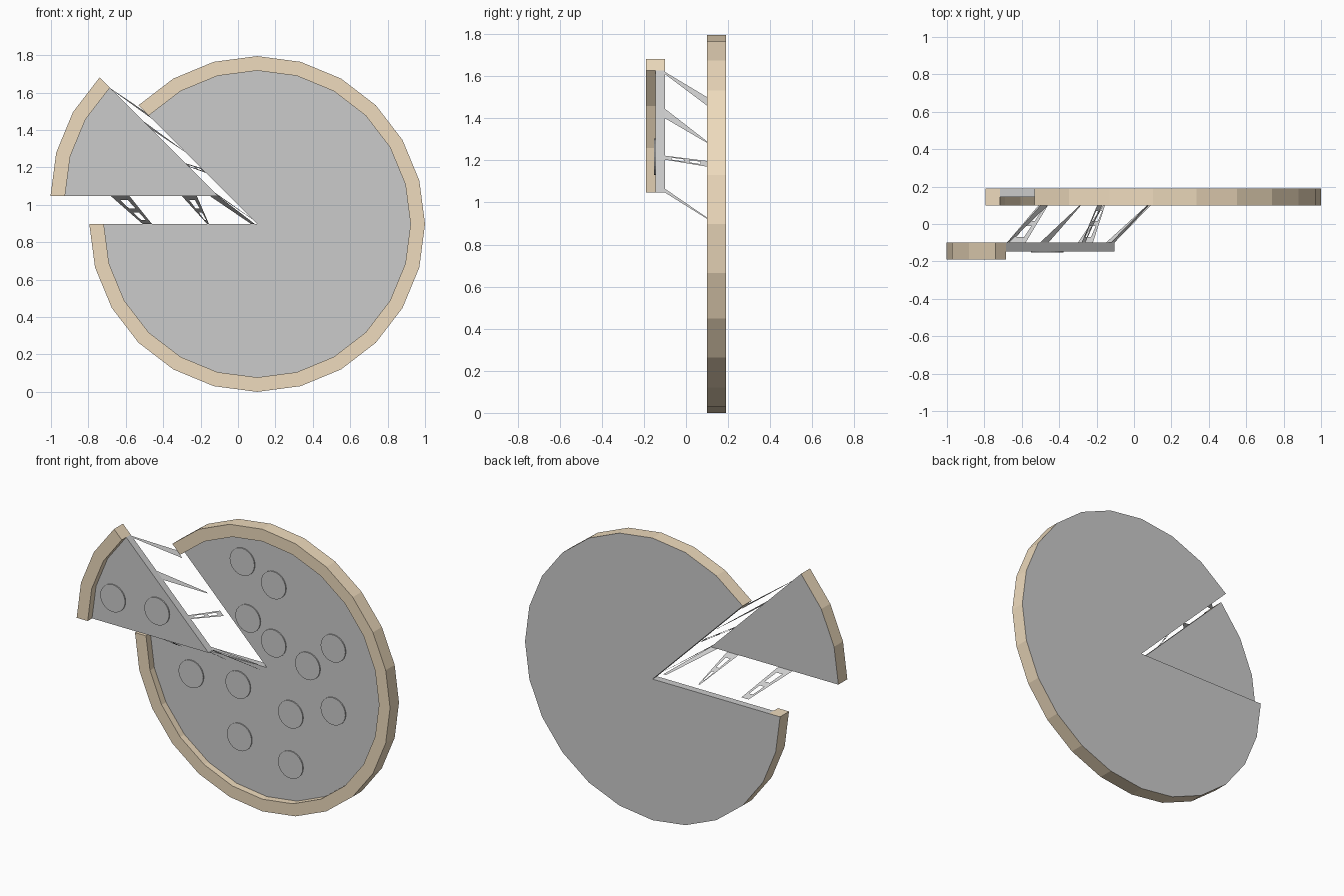
import bpy
import bmesh
from math import cos, sin, radians
from mathutils import Vector

cube = bpy.data.objects.get("Cube")
if cube:
    bpy.data.objects.remove(cube, do_unlink=True)

R, R_IN = 0.8975, 0.82
CRUST, BASE = 0.09, 0.046
STEP = 15
PIE = Vector((0.1025, 0.10, 0.8975))       # tip of the main part, crust front plane
SLICE = Vector((-0.105, -0.19, 1.047))     # tip of the lifted slice

tan = bpy.data.materials.new("crust_tan")
tan.use_nodes = True
tan.diffuse_color = (0.86, 0.71, 0.51, 1)
tan.node_tree.nodes["Principled BSDF"].inputs["Base Color"].default_value = tan.diffuse_color


def finish(name, bm, materials=()):
    mesh = bpy.data.meshes.new(name)
    bm.to_mesh(mesh)
    bm.free()
    for m in materials:
        mesh.materials.append(m)
    ob = bpy.data.objects.new(name, mesh)
    bpy.context.collection.objects.link(ob)
    return ob


def thicken(bm, depth):
    """Extrude the flat front faces towards +y."""
    geo = bmesh.ops.extrude_face_region(bm, geom=bm.faces[:], use_keep_orig=True)["geom"]
    verts = [g for g in geo if isinstance(g, bmesh.types.BMVert)]
    bmesh.ops.translate(bm, verts=verts, vec=(0, depth, 0))
    bmesh.ops.recalc_face_normals(bm, faces=bm.faces[:])


def sector(prefix, origin, start, end):
    """Flat base wedge plus the raised crust round its outer edge."""
    angles = [radians(a) for a in range(start, end + 1, STEP)]

    def arc(bm, r, y):
        return [bm.verts.new(origin + Vector((r * cos(a), y, r * sin(a)))) for a in angles]

    # Base wedge
    bm = bmesh.new()
    tip = bm.verts.new(origin + Vector((0, CRUST - BASE, 0)))
    rim = arc(bm, R_IN, CRUST - BASE)
    for a, b in zip(rim, rim[1:]):
        bm.faces.new((tip, a, b))
    thicken(bm, BASE)
    finish(prefix + "_base", bm)

    # Crust, with its underside left grey like the base
    bm = bmesh.new()
    inner, outer = arc(bm, R_IN, 0), arc(bm, R, 0)
    for i in range(len(angles) - 1):
        bm.faces.new((inner[i], outer[i], outer[i + 1], inner[i + 1]))
    thicken(bm, CRUST)
    for f in bm.faces:
        f.material_index = 0 if f.normal.y > 0.9 else 1
    finish(prefix + "_crust", bm, (None, tan))


sector("pie", PIE, -180, 135)
sector("slice", SLICE, 135, 180)


# Round toppings, barely raised above the base
def topping(name, origin, x, z, r=0.087, raised=0.007):
    bm = bmesh.new()
    bmesh.ops.create_circle(bm, cap_ends=True, segments=24, radius=r)
    for v in bm.verts:
        v.co = origin + Vector((x + v.co.x, CRUST - BASE - raised, z + v.co.y))
    thicken(bm, raised + 0.01)
    finish(name, bm)


pie_spots = [(-.17, .63), (.05, .54), (-.13, .28), (.05, .17), (.29, .09), (.47, .25),
             (.47, -.15), (.17, -.25), (.17, -.57), (-.19, -.49), (-.20, -.16), (-.53, -.18)]
for i, (x, z) in enumerate(pie_spots):
    topping(f"pie_topping_{i + 1}", PIE, x, z)
for i, (x, z) in enumerate([(-.67, .17), (-.36, .17)]):
    topping(f"slice_topping_{i + 1}", SLICE, x, z)


# Stretched cheese strands between the slice's back edge and the pie's front edge
def strand(name, a, b, c, d, holes=False):
    a, b = (Vector((p[0], -0.10, p[1])) for p in (a, b))
    c, d = (Vector((p[0], 0.10, p[1])) for p in (c, d))
    us = (0, .28, .72, 1) if holes else (0, 1)
    vs = (0, .15, .45, .58, .85, 1) if holes else (0, 1)
    bm = bmesh.new()
    grid = [[bm.verts.new(a.lerp(b, u).lerp(c.lerp(d, u), v)) for u in us] for v in vs]
    for j in range(len(vs) - 1):
        for i in range(len(us) - 1):
            if holes and i == 1 and j in (1, 3):
                continue
            bm.faces.new((grid[j][i], grid[j][i + 1], grid[j + 1][i + 1], grid[j + 1][i]))
    bmesh.ops.remove_doubles(bm, verts=bm.verts[:], dist=0.0005)
    finish(name, bm)


def upper(name, s0, s1, p0, p1, holes=False):
    """Strand along the slanted cut, given by heights on the slice and the pie."""
    on_slice = [(SLICE.x + SLICE.z - z, z) for z in (s0, s1)]
    on_pie = [(PIE.x + PIE.z - z, z) for z in (p0, p1)]
    strand(name, *on_slice, *on_pie, holes)


def lower(name, s0, s1, p0, p1, holes=False):
    """Strand along the level cut, given by x on the slice and the pie."""
    strand(name, (s0, SLICE.z), (s1, SLICE.z), (p0, PIE.z), (p1, PIE.z), holes)


upper("upper_strand_outer", 1.62, 1.61, 1.50, 1.46)
upper("upper_strand_middle", 1.445, 1.40, 1.29, 1.283)
upper("upper_strand_inner", 1.222, 1.203, 1.197, 1.17, True)
upper("upper_strand_tip", 1.065, 1.047, 0.928, 0.922)
lower("lower_strand_outer", -.68, -.58, -.51, -.46, True)
lower("lower_strand_middle", -.30, -.22, -.165, -.155, True)
lower("lower_strand_tip", -.15, -.105, .07, .09)
